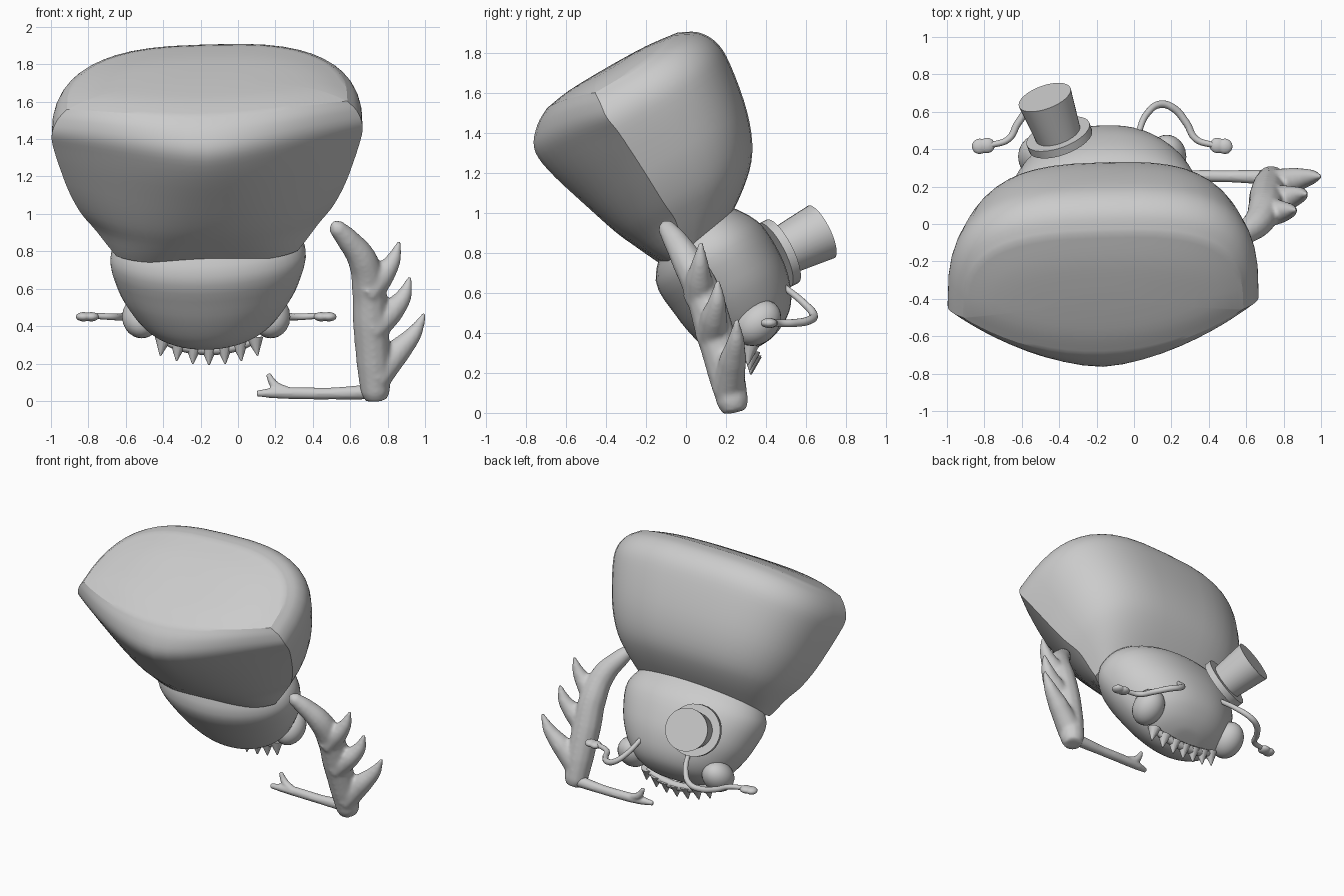
import bpy, bmesh, math
from mathutils import Vector

cube = bpy.data.objects.get("Cube")
if cube:
    bpy.data.objects.remove(cube, do_unlink=True)

grey = bpy.data.materials.new("plain grey")
grey.use_nodes = True
grey.diffuse_color = (0.6, 0.6, 0.6, 1)
grey.node_tree.nodes["Principled BSDF"].inputs["Base Color"].default_value = (0.6, 0.6, 0.6, 1)


def select_only(obj):
    bpy.ops.object.select_all(action='DESELECT')
    obj.select_set(True)
    bpy.context.view_layer.objects.active = obj


def finish(obj, angle=40):
    """Give the part its colour and smooth shading with sharp edges kept."""
    obj.data.materials.clear()
    obj.data.materials.append(grey)
    select_only(obj)
    bpy.ops.object.shade_smooth_by_angle(angle=math.radians(angle))
    return obj


def refine(rows, steps=4):
    """Catmull-Rom interpolation between the given stations."""
    out = []
    for i in range(len(rows) - 1):
        a, b = rows[max(i - 1, 0)], rows[i]
        c, d = rows[i + 1], rows[min(i + 2, len(rows) - 1)]
        for s in range(steps):
            t = s / steps
            out.append([q + 0.5 * t * (r - p + t * (2*p - 5*q + 4*r - e + t * (3*(q - r) + e - p)))
                        for p, q, r, e in zip(a, b, c, d)])
    return out + [list(rows[-1])]


def place(x, u, w, centre):
    """u runs along the tilted body from the head, w runs towards its back."""
    droop = min(max((u - 1.2) / 0.45, 0), 1)
    u -= 0.075 * droop * abs(x / 0.8) ** 3
    return Vector((centre + x, -0.5*u + 0.866*w + 0.03*x, 0.866*u + 0.5*w + 0.03*x))


def body_loft(name, stations, centre, power, round_off, angle, half=24):
    """Station: distance, half width, belly level, back level, ridge share, belly power."""
    bm = bmesh.new()
    rings = []
    for u, a, low, high, ridge, belly in stations:
        mid = low + (high - low) * ridge
        ring = []
        for k in range(half):
            t = math.pi * k / half
            c, s = math.cos(t), math.sin(t)
            x = a * math.copysign(abs(c) ** (2 / power), c)
            ring.append((x, mid + (high - mid) * s ** (2 / power)))
        for k in range(half):
            c = -math.cos(math.pi * k / half)
            ring.append((a * c, mid - (mid - low) * (1 - abs(c) ** belly) ** round_off))
        rings.append([bm.verts.new(place(x, u, w, centre)) for x, w in ring])
    for r, q in zip(rings, rings[1:]):
        for k in range(2 * half):
            j = (k + 1) % (2 * half)
            bm.faces.new((r[k], r[j], q[j], q[k]))
    bm.faces.new(rings[0])
    bm.faces.new(rings[-1])
    bmesh.ops.recalc_face_normals(bm, faces=bm.faces)
    mesh = bpy.data.meshes.new(name)
    bm.to_mesh(mesh)
    bm.free()
    obj = bpy.data.objects.new(name, mesh)
    bpy.context.collection.objects.link(obj)
    return finish(obj, angle)


def tube(name, points, radii):
    """Round limb through the points, with a radius at each."""
    curve = bpy.data.curves.new(name, 'CURVE')
    curve.dimensions = '3D'
    curve.bevel_depth = 1
    curve.bevel_resolution = 4
    curve.resolution_u = 8
    curve.use_fill_caps = True
    spline = curve.splines.new('BEZIER')
    spline.bezier_points.add(len(points) - 1)
    for bp, co, r in zip(spline.bezier_points, points, radii):
        bp.co, bp.radius = co, r
        bp.handle_left_type = bp.handle_right_type = 'AUTO'
    obj = bpy.data.objects.new(name, curve)
    bpy.context.collection.objects.link(obj)
    select_only(obj)
    bpy.ops.object.convert(target='MESH')
    return finish(bpy.context.view_layer.objects.active, 50)


def blend(parts, voxel, rounds):
    """Melt overlapping parts into one smooth skin."""
    select_only(parts[0])
    for part in parts:
        part.select_set(True)
    bpy.ops.object.join()
    obj = parts[0]
    remesh = obj.modifiers.new("melt", 'REMESH')
    remesh.mode = 'VOXEL'
    remesh.voxel_size = voxel
    relax = obj.modifiers.new("relax", 'SMOOTH')
    relax.iterations = rounds
    select_only(obj)
    bpy.ops.object.convert(target='MESH')
    return finish(obj, 60)


def ball(name, centre, scale, tilt=0):
    bpy.ops.mesh.primitive_uv_sphere_add(segments=24, ring_count=14, location=centre,
                                         rotation=(tilt, 0, 0))
    obj = bpy.context.object
    obj.name = name
    obj.scale = scale
    finish(obj)
    bpy.ops.object.transform_apply(location=True, rotation=True, scale=True)
    return obj


def cone(name, base, tip, r1, r2, sides=32):
    base, tip = Vector(base), Vector(tip)
    axis = tip - base
    bpy.ops.mesh.primitive_cone_add(vertices=sides, radius1=r1, radius2=r2, depth=axis.length,
                                    location=(base + tip) / 2,
                                    rotation=axis.to_track_quat('Z', 'Y').to_euler())
    obj = bpy.context.object
    obj.name = name
    return finish(obj)


# Thorax: keeled belly up to a crease, then the end cap
shell = [(0.70, 0.485, 0.275, 0.62, 0.26, 4.5), (0.83, 0.59, 0.21, 0.81, 0.33, 3.2),
         (0.96, 0.68, 0.15, 0.935, 0.32, 2.4), (1.15, 0.76, 0.085, 1.015, 0.33, 1.9),
         (1.40, 0.82, 0.01, 1.06, 0.35, 1.6), (1.53, 0.83, 0.005, 1.055, 0.34, 1.6),
         (1.62, 0.80, 0.075, 1.0, 0.32, 1.8), (1.67, 0.75, 0.16, 0.91, 0.29, 2.0)]
cap = [shell[-1], (1.69, 0.58, 0.29, 0.74, 0.29, 2.0), (1.695, 0.2, 0.45, 0.56, 0.3, 2.0)]
body_loft("thorax", refine(shell)[:-1] + refine(cap), -0.165, 2.9, 1, 25)

# Head
body_loft("head", refine([
    (0.82, 0.40, 0.36, 0.68, 0.4, 2), (0.65, 0.52, 0.20, 0.79, 0.45, 2),
    (0.45, 0.485, 0.20, 0.805, 0.45, 2), (0.30, 0.41, 0.225, 0.775, 0.45, 2),
    (0.20, 0.33, 0.26, 0.72, 0.45, 2), (0.14, 0.24, 0.31, 0.64, 0.45, 2),
    (0.11, 0.13, 0.37, 0.56, 0.45, 2), (0.105, 0.04, 0.44, 0.50, 0.45, 2)]), -0.16, 2.2, 0.5, 40)

# Eyes and antennae
for side, label in ((1, "left"), (-1, "right")):
    def flip(x, y, z):
        return (-0.17 + side * (x + 0.17), y, z)
    ball(label + "_eye", flip(0.175, 0.36, 0.45), (0.105, 0.13, 0.10), 0.75)
    tube(label + "_antenna", [flip(*p) for p in (
        (0.02, 0.48, 0.64), (0.07, 0.59, 0.55), (0.14, 0.64, 0.49), (0.21, 0.62, 0.465),
        (0.28, 0.54, 0.45), (0.33, 0.455, 0.45), (0.43, 0.42, 0.455))],
        (0.016, 0.018, 0.02, 0.021, 0.02, 0.018, 0.016))
    blend([ball(label + "_antenna_club", flip(0.445, 0.42, 0.45), (0.042, 0.042, 0.025)),
           ball("club_tip", flip(0.486, 0.415, 0.45), (0.042, 0.042, 0.025))], 0.006, 4)

# Mouth lip with a fan of teeth
lip = []
for i in range(7):
    t = (i - 3) / 3
    x, z = -0.155 + 0.245 * t, 0.275 + 0.05 * t * t
    y = 0.335 - 0.015 * t * t
    lip.append((x, y, z))
    cone("tooth_%d" % (i + 1), (x, y, z + 0.01),
         (x + 0.015 * t, y - 0.01, z - 0.083), 0.045, 0.004, 12)
tube("mouth_lip", lip, [0.02, 0.028, 0.03, 0.03, 0.03, 0.028, 0.02])

# Tilted top hat
brim = Vector((-0.40, 0.465, 0.80))
up = Vector((-0.08, 0.22, 0.11)).normalized()
cone("hat_brim", brim - up * 0.025, brim + up * 0.02, 0.178, 0.178)
cone("hat_crown", brim, brim + up * 0.25, 0.122, 0.147)

# Front leg with spikes melted into it
leg = [tube("front_leg", [(0.74, 0.245, 0.005), (0.735, 0.235, 0.05), (0.725, 0.20, 0.20),
                          (0.71, 0.14, 0.42), (0.70, 0.085, 0.60), (0.665, 0.01, 0.755),
                          (0.585, -0.055, 0.865), (0.525, -0.10, 0.93), (0.505, -0.115, 0.955)],
            (0.06, 0.08, 0.092, 0.097, 0.092, 0.08, 0.062, 0.045, 0.015))]
for path in (((0.73, 0.21, 0.12), (0.86, 0.235, 0.27), (0.94, 0.25, 0.36), (1.0, 0.255, 0.47)),
             ((0.71, 0.13, 0.38), (0.82, 0.14, 0.48), (0.885, 0.155, 0.56), (0.92, 0.16, 0.665)),
             ((0.69, 0.07, 0.58), (0.77, 0.065, 0.67), (0.825, 0.07, 0.745), (0.865, 0.075, 0.855))):
    leg.append(tube("leg_spike", path, (0.085, 0.068, 0.045, 0.012)))
blend(leg, 0.012, 8)

# Foot with a forked claw
blend([tube("foot", [(0.74, 0.25, 0.05), (0.50, 0.255, 0.04), (0.27, 0.255, 0.042),
                     (0.18, 0.25, 0.042), (0.10, 0.24, 0.04)], (0.042, 0.032, 0.032, 0.028, 0.016)),
       tube("foot_claw", [(0.26, 0.255, 0.05), (0.20, 0.265, 0.08), (0.16, 0.27, 0.145)],
            (0.028, 0.026, 0.014))], 0.008, 4)
